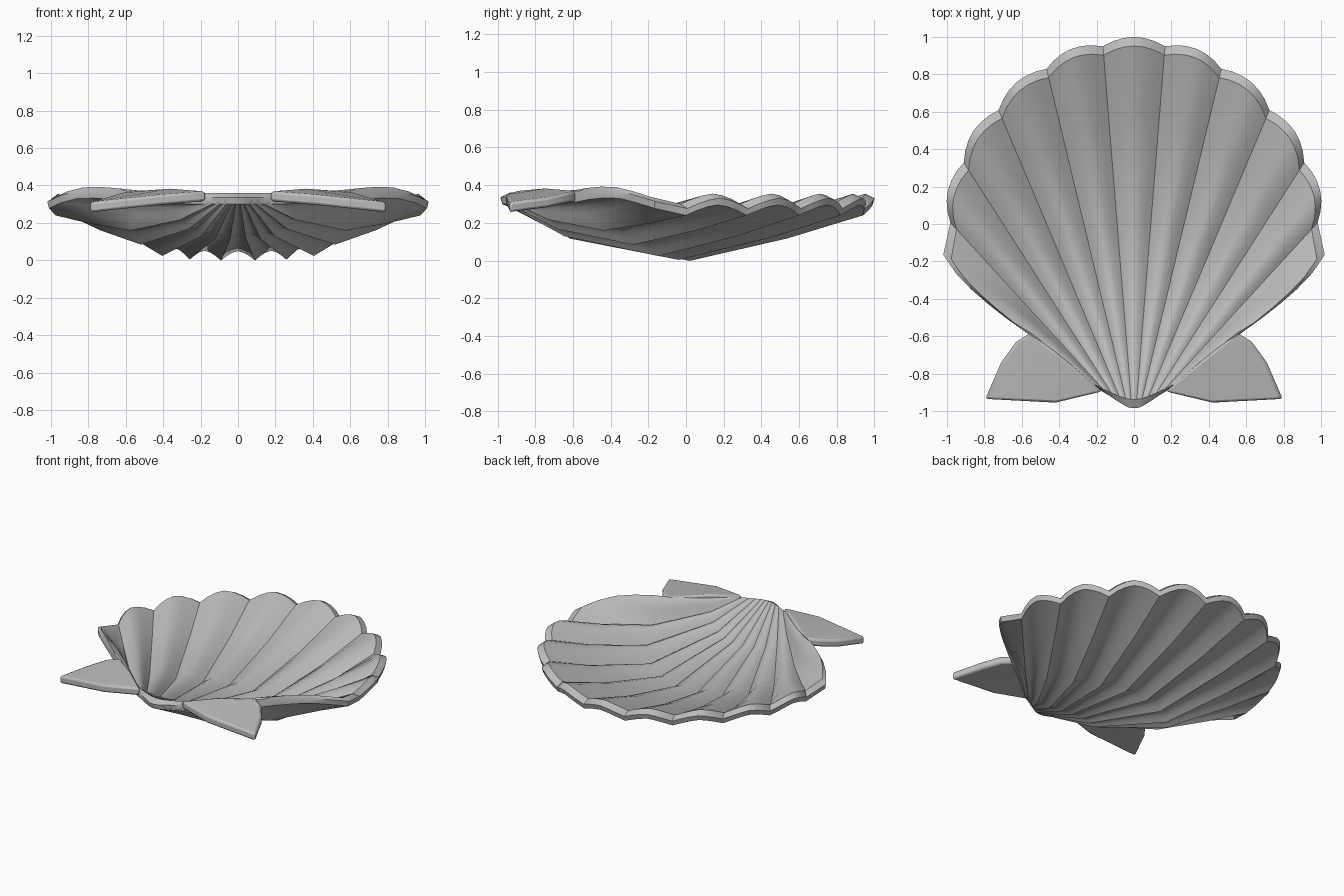
import bpy, bmesh, math
from mathutils import Vector

if "Cube" in bpy.data.objects:
    bpy.data.objects.remove(bpy.data.objects["Cube"])

grey = bpy.data.materials.new("shell grey")
grey.use_nodes = True
grey.diffuse_color = (0.5, 0.5, 0.5, 1)
grey.node_tree.nodes["Principled BSDF"].inputs["Base Color"].default_value = (0.5, 0.5, 0.5, 1)

SEG = 6            # strips across one lobe
THICK = 0.06
# Length along a crease, share of its depth, arch height of the lobes there
ROWS = [(0, 0, 0), (0.2, 0.65, 0.025), (0.52, 1, 0.05), (0.79, 0.5, 0.055), (1, 0, 0.055)]
# Creases of one half: start x, y, end x, y, z, depth
CREASES = [
    (0.012, -0.975, 0.165, 0.94, 0.24, 0.27),
    (0.035, -0.97, 0.465, 0.82, 0.24, 0.265),
    (0.065, -0.955, 0.72, 0.60, 0.24, 0.245),
    (0.10, -0.935, 0.905, 0.32, 0.24, 0.185),
    (0.14, -0.91, 0.975, 0.0, 0.24, 0.11),
    (0.20, -0.875, 0.57, -0.585, 0.31, 0.0),
]


def finish(name, bm, angle):
    bmesh.ops.recalc_face_normals(bm, faces=bm.faces)
    mesh = bpy.data.meshes.new(name)
    bm.to_mesh(mesh)
    bm.free()
    mesh.materials.append(grey)
    obj = bpy.data.objects.new(name, mesh)
    bpy.context.collection.objects.link(obj)
    bpy.ops.object.select_all(action='DESELECT')
    obj.select_set(True)
    bpy.context.view_layer.objects.active = obj
    bpy.ops.object.shade_smooth_by_angle(angle=math.radians(angle))
    return obj


def crease_point(crease, side, t, share):
    x0, y0, x1, y1, z1, depth = crease
    z = 0.30 + (z1 - 0.30) * t - depth * share
    return Vector((side * (x0 + (x1 - x0) * t), y0 + (y1 - y0) * t, z))


def lobe_point(a, b, v, t, arch, skew):
    """Point across a lobe, arched up and pushed outward near the rim."""
    p = a.lerp(b, v)
    p.z += arch * (1 - abs(2 * v - 1) ** 1.6)
    chord = b - a
    out = Vector((chord.y, -chord.x, 0)).normalized()
    if out.dot((a + b) / 2 - Vector((0, -1, 0))) < 0:
        out = -out
    w = v if skew == 0 else (v ** 0.5 if skew > 0 else 1 - (1 - v) ** 0.5)
    size = 0.13 if skew else 0.05
    return p + out * size * t ** 4 * 4 * w * (1 - w)


# Underside grid of the shell, row by row from hinge to rim
fan = [(c, -1) for c in reversed(CREASES)] + [(c, 1) for c in CREASES]
lobes = len(fan) - 1
grid = []
for t, share, arch in ROWS:
    line = []
    for i in range(lobes):
        a = crease_point(*fan[i], t, share)
        b = crease_point(*fan[i + 1], t, share)
        skew = -1 if i == 0 else (1 if i == lobes - 1 else 0)
        last = 1 if i == lobes - 1 else 0
        for j in range(SEG + last):
            line.append(lobe_point(a, b, j / SEG, t, arch, skew))
    grid.append(line)
nr, nc = len(grid), len(grid[0])


def inward(r, c):
    """Step from a border point to the next point inside."""
    if c in (0, nc - 1):
        other = grid[r][1 if c == 0 else nc - 2]
    else:
        other = grid[1 if r == 0 else nr - 2][c]
    step = other - grid[r][c]
    step.z = 0
    return step


# Fluted shell: underside, inside and a rounded border
bm = bmesh.new()
low = [[bm.verts.new(p) for p in line] for line in grid]
top = []
for r in range(nr):
    line = []
    for c in range(nc):
        p = grid[r][c] + Vector((0, 0, THICK))
        if r in (0, nr - 1) or c in (0, nc - 1):
            step = inward(r, c)
            p += step.normalized() * min(0.038, 0.6 * step.length)
        line.append(bm.verts.new(p))
    top.append(line)
for layer in (low, top):
    for r in range(nr - 1):
        for c in range(nc - 1):
            bm.faces.new((layer[r][c], layer[r][c + 1], layer[r + 1][c + 1], layer[r + 1][c]))
border = [(0, c) for c in range(nc)] + [(r, nc - 1) for r in range(1, nr)]
border += [(nr - 1, c) for c in range(nc - 2, -1, -1)] + [(r, 0) for r in range(nr - 2, 0, -1)]
mid = [bm.verts.new(grid[r][c] - inward(r, c).normalized() * 0.01 + Vector((0, 0, THICK * 0.6)))
       for r, c in border]
for k in range(len(border)):
    n = (k + 1) % len(border)
    (r0, c0), (r1, c1) = border[k], border[n]
    bm.faces.new((low[r0][c0], low[r1][c1], mid[n], mid[k]))
    bm.faces.new((mid[k], mid[n], top[r1][c1], top[r0][c0]))
finish("shell", bm, 35)

# Hinge ears: thin slabs beside the hinge
EAR = [(0.17, -0.895, 0.37), (0.42, -0.955, 0.35), (0.795, -0.935, 0.31),
       (0.71, -0.74, 0.335), (0.63, -0.63, 0.36), (0.55, -0.58, 0.37), (0.35, -0.74, 0.385)]
for side, name in ((1, "left_ear"), (-1, "right_ear")):
    bm = bmesh.new()
    upper = [bm.verts.new((side * x, y, z)) for x, y, z in EAR]
    lower = [bm.verts.new((side * x, y, z - 0.055)) for x, y, z in EAR]
    n = len(EAR)
    # Fan each cap from the inner corner
    for ring in (upper, lower):
        for k in range(n - 2):
            bm.faces.new((ring[-1], ring[k], ring[k + 1]))
    for k in range(n):
        m = (k + 1) % n
        bm.faces.new((upper[k], upper[m], lower[m], lower[k]))
    ear = finish(name, bm, 35)
    bevel = ear.modifiers.new("soft edge", 'BEVEL')
    bevel.width = 0.014
    bevel.segments = 2
    bevel.limit_method = 'ANGLE'
    bevel.angle_limit = math.radians(50)
